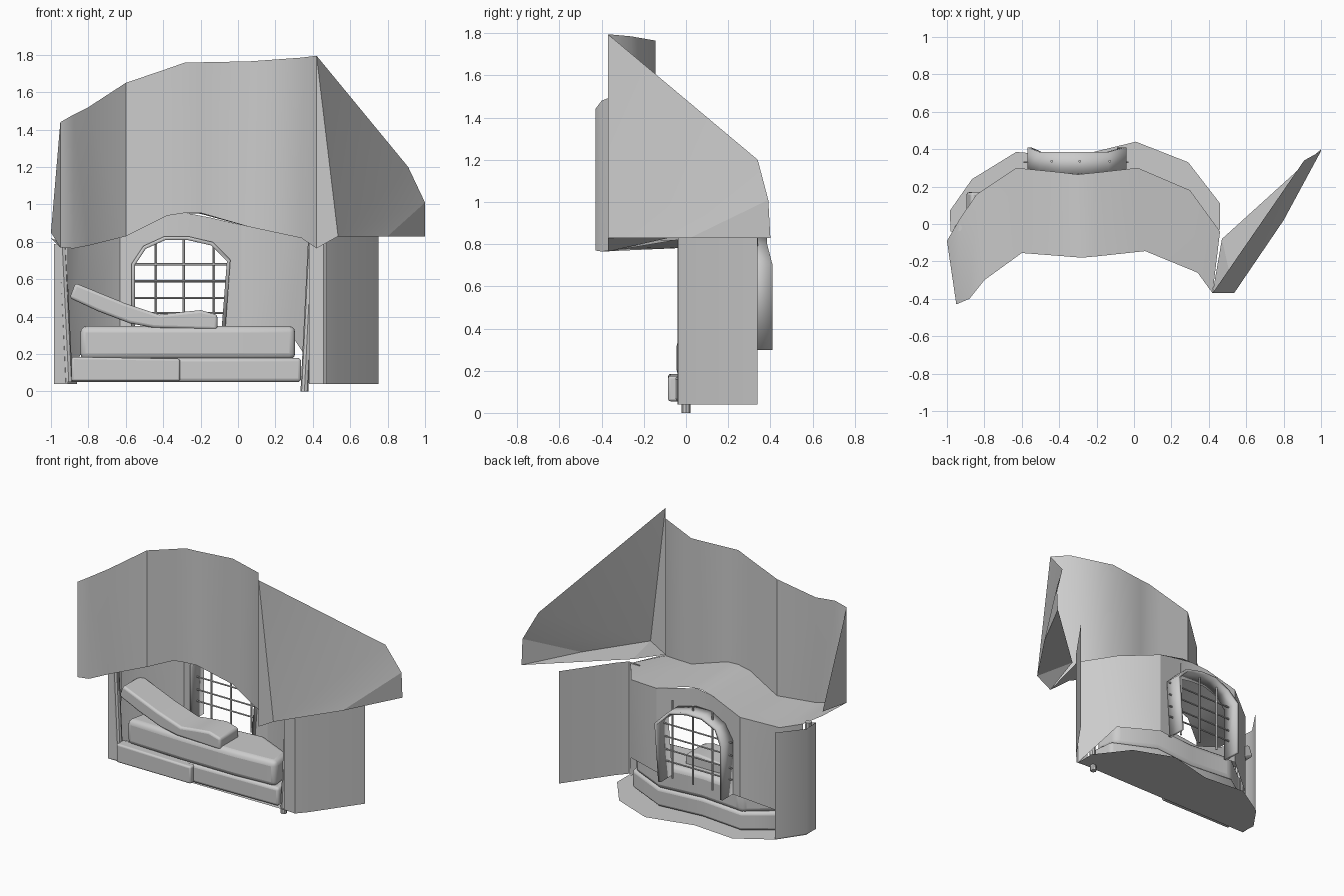
import bpy, bmesh, math
from mathutils import Vector

if "Cube" in bpy.data.objects:
    bpy.data.objects.remove(bpy.data.objects["Cube"])


def make(name, verts, faces, angle=40):
    me = bpy.data.meshes.new(name)
    me.from_pydata([tuple(v) for v in verts], [], faces)
    bm = bmesh.new()
    bm.from_mesh(me)
    bmesh.ops.recalc_face_normals(bm, faces=bm.faces)
    bm.to_mesh(me)
    bm.free()
    ob = bpy.data.objects.new(name, me)
    bpy.context.collection.objects.link(ob)
    bpy.ops.object.select_all(action='DESELECT')
    ob.select_set(True)
    bpy.context.view_layer.objects.active = ob
    bpy.ops.object.shade_smooth_by_angle(angle=math.radians(angle))
    return ob


def strip(name, a, b):
    """Open sheet between two point rows."""
    n = len(a)
    return make(name, list(a) + list(b),
                [(i, i + 1, n + i + 1, n + i) for i in range(n - 1)])


def prism(name, outline, depth_vec, bevel=0.0):
    """Closed outline of 3D points, swept along a vector, edges rounded."""
    n, d = len(outline), Vector(depth_vec)
    pts = [Vector(p) for p in outline]
    faces = [tuple(range(n)), tuple(range(2 * n - 1, n - 1, -1))]
    faces += [(i, (i + 1) % n, n + (i + 1) % n, n + i) for i in range(n)]
    ob = make(name, pts + [p + d for p in pts], faces)
    if bevel:
        m = ob.modifiers.new("round", 'BEVEL')
        m.width, m.segments = bevel, 3
        m.limit_method, m.angle_limit = 'ANGLE', math.radians(40)
    return ob


def rod(name, p, q, r, sides=6):
    p, q = Vector(p), Vector(q)
    bpy.ops.mesh.primitive_cylinder_add(vertices=sides, radius=r, depth=(q - p).length,
                                        location=(p + q) / 2)
    ob = bpy.context.object
    ob.name = name
    ob.rotation_mode = 'QUATERNION'
    ob.rotation_quaternion = (q - p).to_track_quat('Z', 'Y')
    return ob


# wavy upper facade: x, y, top z, bottom z
cols = [(-.95, -.43, 1.44, .77), (-.88, -.40, 1.48, .765), (-.80, -.30, 1.52, .78),
        (-.60, -.155, 1.65, .83), (-.38, -.172, 1.725, .94), (-.28, -.18, 1.76, .955),
        (-.20, -.173, 1.76, .955), (.06, -.145, 1.765, .88), (.34, -.26, 1.785, .82),
        (.42, -.37, 1.795, .765)]
low = [(x, y, b) for x, y, t, b in cols]
strip("upper_facade", [(x, y, t) for x, y, t, b in cols], low)

# ceiling from the facade's lower edge back to the wall top
back = [(-1, -.09, .82), (-.93, .03, .79), (-.84, .16, .79), (-.63, .30, .86),
        (-.40, .277, .94), (-.30, .265, .955), (-.20, .275, .95), (.02, .30, .89),
        (.30, .18, .83), (.46, -.04, .82)]
strip("alcove_ceiling", low, back)
make("facade_side_flap", [(-.95, -.43, 1.44), (-.95, -.43, .77), (-1, -.09, .85)], [(0, 1, 2)])

# slanted right panel with its flat underside
P = [(.42, -.37, 1.795), (.91, .34, 1.2), (1, .39, 1.01), (1, .40, .83),
     (.80, .02, .83), (.535, -.37, .83), (.42, -.37, .765), (.47, -.08, .83)]
make("slanted_panel", P, [(0, 6, 5), (0, 5, 1), (5, 2, 1), (5, 4, 2), (4, 3, 2)], 12)
make("panel_underside", P, [(6, 7, 5), (5, 7, 4), (4, 7, 3)], 12)


# lower walls
def drop(name, pts, z=.04):
    return strip(name, pts, [(x, y, z) for x, y, _ in pts])


drop("right_wall_panel", [(.38, -.03, .83), (.47, -.038, .83), (.53, .03, .83), (.75, .34, .83)])
drop("left_wall", [(-.91, -.03, .77), (-.985, -.04, .79), (-.98, .06, .78), (-.86, .24, .79)])
strip("back_wall_right", [(.46, -.04, .82), (.30, .18, .83), (.02, .30, .89)],
      [(.46, -.04, .04), (.30, .18, .28), (.02, .30, .30)])
strip("back_wall_left", [(-.63, .30, .86), (-.84, .16, .79), (-.93, .03, .79)],
      [(-.63, .30, .30), (-.84, .16, .20), (-.93, .03, .04)])


def wall_y(x):
    return .265 + .035 * min(1, abs(x + .3) / .33)


# back wall around the arched window
arch = [(-.56, .30), (-.56, .68), (-.50, .77), (-.39, .82), (-.27, .82), (-.14, .79),
        (-.05, .70), (-.08, .30)]
rim = [(-.63, .30), (-.63, .68), (-.63, .86), (-.40, .94), (-.28, .955), (-.15, .93),
       (.02, .89), (.02, .30)]
strip("window_wall", [(x, wall_y(x), z) for x, z in rim],
      [(x, wall_y(x), z) for x, z in arch])

# deep window frame
frame = strip("window_frame", [(x, wall_y(x) - .01, z) for x, z in arch],
              [(x, .385 if z > .75 else .41, z) for x, z in arch])
m = frame.modifiers.new("thickness", 'SOLIDIFY')
m.thickness, m.offset = .02, 0

# window grille
for x in (-.44, -.29, -.13):
    rod("grille_upright", (x, .335, .31), (x, .335, .86), .007)
for z in (.42, .50, .59, .68):
    rod("grille_crossbar", (-.59, .33, z), (-.03, .33, z), .006)

# floor reaching behind the wall
make("floor", [(-.98, -.04, .04), (.46, -.03, .04), (.46, .11, .04), (.29, .33, .04),
               (.01, .44, .04), (-.32, .36, .04), (-.63, .385, .04), (-.866, .24, .04),
               (-.985, .07, .04)], [tuple(range(9))])

# leaning posts
for name, a, b in (("left_post", (-.94, -.02, .79), (-.905, -.02, .05)),
                   ("right_post", (.395, 0, .80), (.355, 0, 0))):
    rod(name, a, b, .021, 8)

# bed base, drawer and mattress
prism("bed_base", [(-.90, -.035, .05), (-.3, -.05, .05), (.34, -.035, .05), (.32, .14, .05),
                   (.02, .28, .05), (-.3, .25, .05), (-.62, .28, .05), (-.84, .13, .05)],
      (0, 0, .13), .02)
prism("bed_drawer", [(-.89, -.085, .055), (-.31, -.085, .055), (-.31, -.085, .175),
                     (-.89, -.085, .185)], (0, .08, 0), .012)
prism("mattress", [(-.85, -.03, .17), (-.4, -.045, .17), (0, -.045, .17), (.31, -.025, .17),
                   (.29, .15, .17), (.02, .275, .17), (-.3, .245, .17), (-.62, .275, .17),
                   (-.82, .12, .17)], (0, 0, .18), .035)

# wavy folded cushion lying along the bed
prism("wavy_cushion", [(-.90, -.04, .50), (-.75, -.04, .43), (-.58, -.04, .365),
                       (-.45, -.04, .34), (-.27, -.04, .335), (-.11, -.04, .33),
                       (-.11, -.04, .41), (-.20, -.04, .435), (-.30, -.04, .425),
                       (-.42, -.04, .41), (-.60, -.04, .47), (-.87, -.04, .58)],
      (0, .21, 0), .015)
